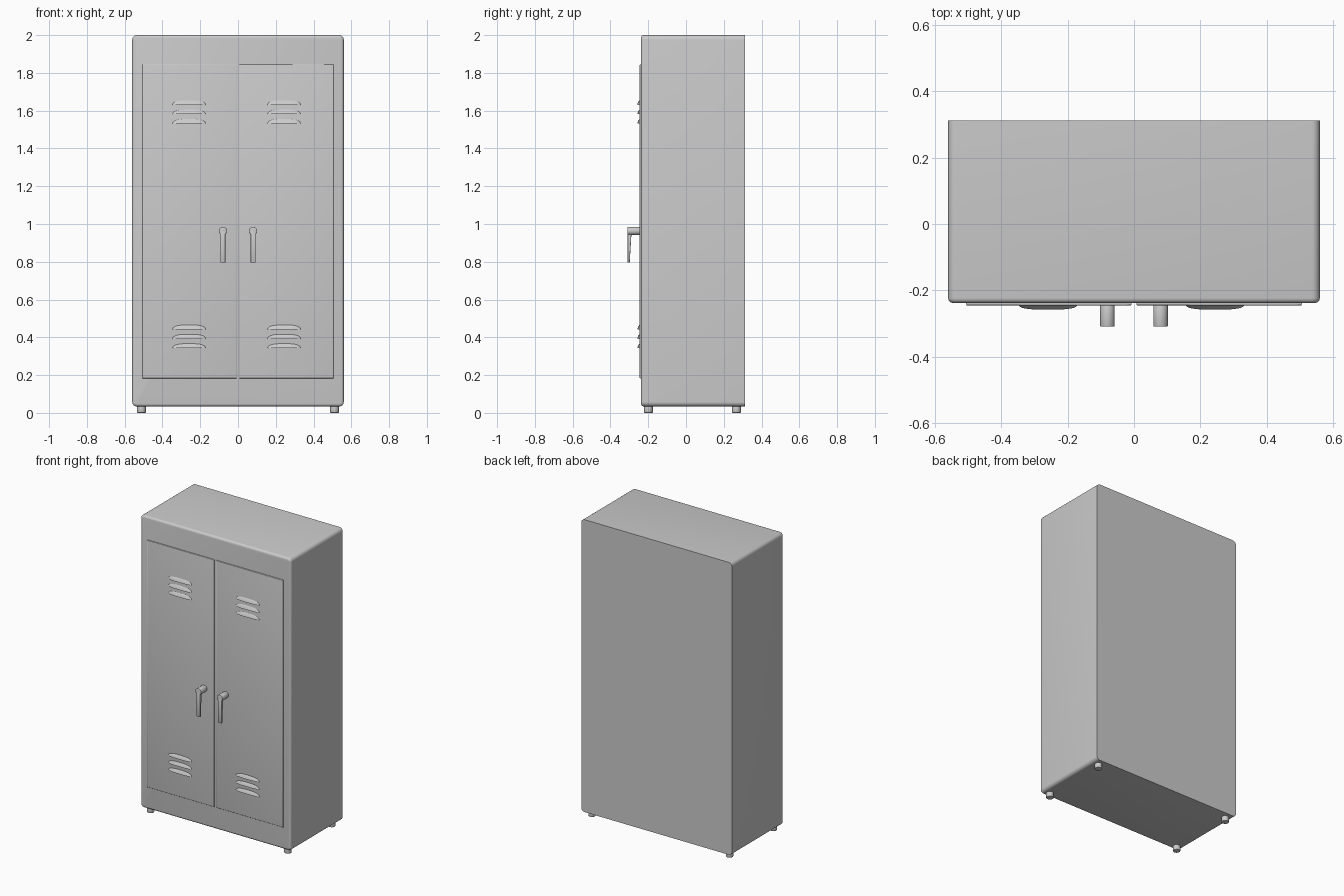
import bpy, bmesh, math
from mathutils import Matrix, Vector

if "Cube" in bpy.data.objects:
    bpy.data.objects.remove(bpy.data.objects["Cube"])

metal = bpy.data.materials.new("grey_metal")
metal.diffuse_color = (0.6, 0.6, 0.6, 1)
metal.use_nodes = True
metal.node_tree.nodes["Principled BSDF"].inputs["Base Color"].default_value = metal.diffuse_color

DOOR_Y = -0.246


def finish(name, bm):
    bmesh.ops.recalc_face_normals(bm, faces=bm.faces[:])
    for f in bm.faces:
        f.smooth = True
    mesh = bpy.data.meshes.new(name)
    bm.to_mesh(mesh)
    bm.free()
    mesh.set_sharp_from_angle(angle=math.radians(35))
    mesh.materials.append(metal)
    obj = bpy.data.objects.new(name, mesh)
    bpy.context.collection.objects.link(obj)
    return obj


def box_mesh(lo, hi):
    bm = bmesh.new()
    lo, hi = Vector(lo), Vector(hi)
    size = hi - lo
    bmesh.ops.create_cube(bm, size=1, matrix=Matrix.Translation((lo + hi) / 2)
                          @ Matrix.Diagonal((*size, 1)))
    return bm


def round_front(bm, y, radius, segments):
    edges = [e for e in bm.edges if all(abs(v.co.y - y) < 1e-5 for v in e.verts)]
    bmesh.ops.bevel(bm, geom=edges, offset=radius, segments=segments,
                    profile=0.5, affect='EDGES')


def cylinder(name, center, radius, depth, axis='Z', bevel=0.0):
    bm = bmesh.new()
    rot = Matrix.Rotation(math.pi / 2, 4, 'X') if axis == 'Y' else Matrix()
    bmesh.ops.create_cone(bm, cap_ends=True, segments=24, radius1=radius,
                          radius2=radius, depth=depth,
                          matrix=Matrix.Translation(center) @ rot)
    if bevel:
        rims = [e for e in bm.edges if any(len(f.verts) > 4 for f in e.link_faces)]
        bmesh.ops.bevel(bm, geom=rims, offset=bevel, segments=2, profile=0.5,
                        affect='EDGES')
    return finish(name, bm)


# Cabinet body: rounded side corners, softened front rim, sharp back
bm = box_mesh((-0.56, -0.238, 0.034), (0.56, 0.312, 2.0))
long_edges = [e for e in bm.edges if abs(e.verts[0].co.y - e.verts[1].co.y) > 0.1]
bmesh.ops.bevel(bm, geom=long_edges, offset=0.024, segments=6, profile=0.5,
                affect='EDGES')
round_front(bm, -0.238, 0.015, 4)
finish("cabinet_body", bm)


# Louver: pressed hood, open side downward
def louver(name, cx, z, width=0.174, height=0.026, depth=0.012, n=20):
    bm = bmesh.new()
    rows = []
    for i in range(n + 1):
        t = -math.cos(math.pi * i / n)
        bulge = math.sqrt(max(0.0, 1 - abs(t) ** 3))
        x = cx + t * width / 2
        out = DOOR_Y - depth * bulge
        top = z + height * (0.15 + 0.85 * bulge)
        rows.append([bm.verts.new(p) for p in (
            (x, DOOR_Y + 0.002, top),
            (x, DOOR_Y - depth * bulge * 0.6, z + (top - z) * 0.6),
            (x, out, z),
            (x, DOOR_Y + 0.002, z))])
    for a, b in zip(rows, rows[1:]):
        for k in range(4):
            m = (k + 1) % 4
            bm.faces.new((a[k], a[m], b[m], b[k]))
    bm.faces.new(rows[0])
    bm.faces.new(rows[-1])
    finish(name, bm)


for side, s in (("left", -1), ("right", 1)):
    # Door panel
    x0, x1 = sorted((s * 0.007, s * 0.506))
    bm = box_mesh((x0, DOOR_Y, 0.183), (x1, -0.23, 1.845))
    round_front(bm, DOOR_Y, 0.005, 3)
    finish(side + "_door", bm)

    # Vent groups, upper and lower
    cx = -0.259 if s < 0 else 0.244
    for group, base in (("upper", 1.631), ("lower", 0.442)):
        for i in range(3):
            louver(f"{side}_{group}_louver_{i + 1}", cx, base - i * 0.0495)

    # Handle stem and tapered lever
    hx = s * 0.08
    cylinder(side + "_handle_stem", (hx, -0.274, 0.963), 0.022, 0.07, 'Y', 0.002)
    bm = box_mesh((hx - 0.013, -0.309, 0.795), (hx + 0.013, -0.288, 0.963))
    for v in bm.verts:
        if v.co.z < 0.8 and v.co.y > -0.3:
            v.co.y = -0.298
    bmesh.ops.bevel(bm, geom=bm.edges[:], offset=0.003, segments=2, profile=0.5,
                    affect='EDGES')
    finish(side + "_handle_lever", bm)

    # Feet
    for place, y in (("front", -0.199), ("back", 0.267)):
        cylinder(f"{place}_{side}_foot", (s * 0.511, y, 0.02), 0.023, 0.04,
                 bevel=0.003)
